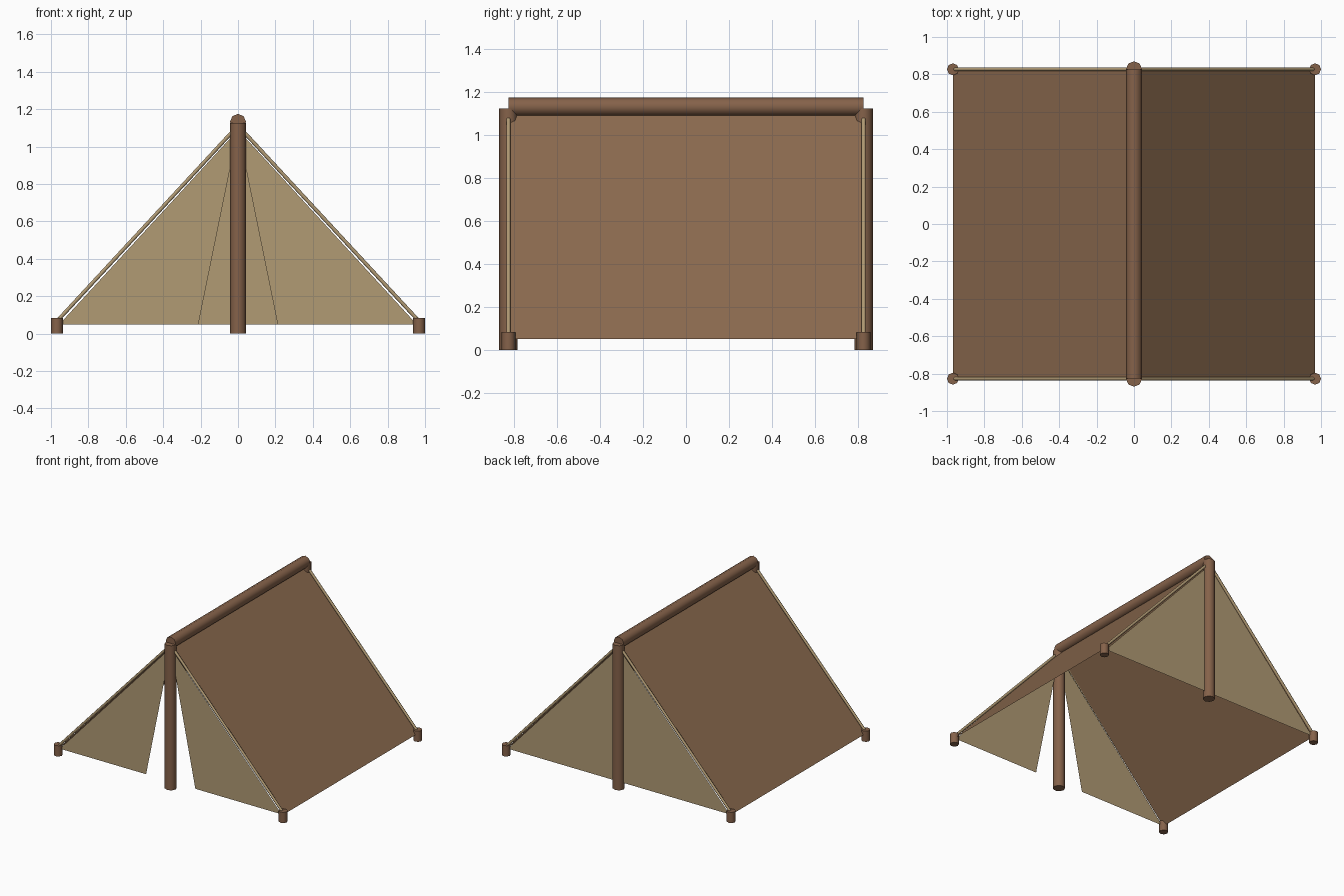
import bpy, math
from mathutils import Vector

cube = bpy.data.objects.get("Cube")
if cube:
    bpy.data.objects.remove(cube, do_unlink=True)


def material(name, rgb):
    m = bpy.data.materials.new(name)
    m.use_nodes = True
    color = (*rgb, 1)
    m.diffuse_color = color
    m.node_tree.nodes["Principled BSDF"].inputs["Base Color"].default_value = color
    return m


WOOD = material("brown wood", (0.235, 0.122, 0.068))
HIDE = material("brown roof cloth", (0.262, 0.147, 0.078))
CANVAS = material("tan canvas", (0.440, 0.325, 0.175))

HALF_X, HALF_Y = 0.968, 0.827   # stake positions
HEM = 0.05                      # lower edge of the cloth
POLE_R = 0.043


def rod(name, start, end, radius, mat, sides=8):
    """Smooth-sided cylinder between two points."""
    a, b = Vector(start), Vector(end)
    axis = b - a
    bpy.ops.mesh.primitive_cylinder_add(vertices=sides, radius=radius, depth=axis.length,
                                        location=(a + b) / 2)
    ob = bpy.context.object
    ob.rotation_euler = axis.to_track_quat('Z', 'Y').to_euler()
    ob.name = name
    ob.data.materials.append(mat)
    bpy.ops.object.shade_smooth_by_angle(angle=math.radians(60))
    return ob


def sheet(name, points, mat):
    """Single flat panel of cloth."""
    mesh = bpy.data.meshes.new(name)
    mesh.from_pydata(points, [], [range(len(points))])
    mesh.materials.append(mat)
    ob = bpy.data.objects.new(name, mesh)
    bpy.context.collection.objects.link(ob)
    return ob


# Ridge beam
rod("ridge_beam", (0, -HALF_Y, 1.132), (0, HALF_Y, 1.132), POLE_R, WOOD)

for end, sy in (("front", -1), ("back", 1)):
    y = sy * HALF_Y
    # Upright pole at each end
    rod(end + "_pole", (0, y, 0), (0, y, 1.125), POLE_R, WOOD)
    for side, sx in (("left", 1), ("right", -1)):
        # Corner stake and the rope running up to the ridge
        x = sx * HALF_X
        rod(f"{end}_{side}_stake", (x, y, 0), (x, y, 0.083), 0.032, WOOD)
        rod(f"{end}_{side}_rope", (x, y, 0.066), (0, y, 1.112), 0.01, CANVAS)

# Sloping roof panels
for side, sx in (("left", 1), ("right", -1)):
    x = sx * HALF_X
    corners = [(x, -HALF_Y, HEM), (x, HALF_Y, HEM), (0, HALF_Y, 1.1), (0, -HALF_Y, 1.1)]
    sheet(side + "_roof", corners[::sx], HIDE)

    # Door flap beside the front opening
    flap = [(sx * 0.212, -HALF_Y, HEM), (sx * 0.955, -HALF_Y, HEM), (0, -HALF_Y, 1.09)]
    sheet(side + "_door_flap", flap[::sx], CANVAS)

# Closed back wall
sheet("back_wall", [(0.955, HALF_Y, HEM), (-0.955, HALF_Y, HEM), (0, HALF_Y, 1.09)], CANVAS)
